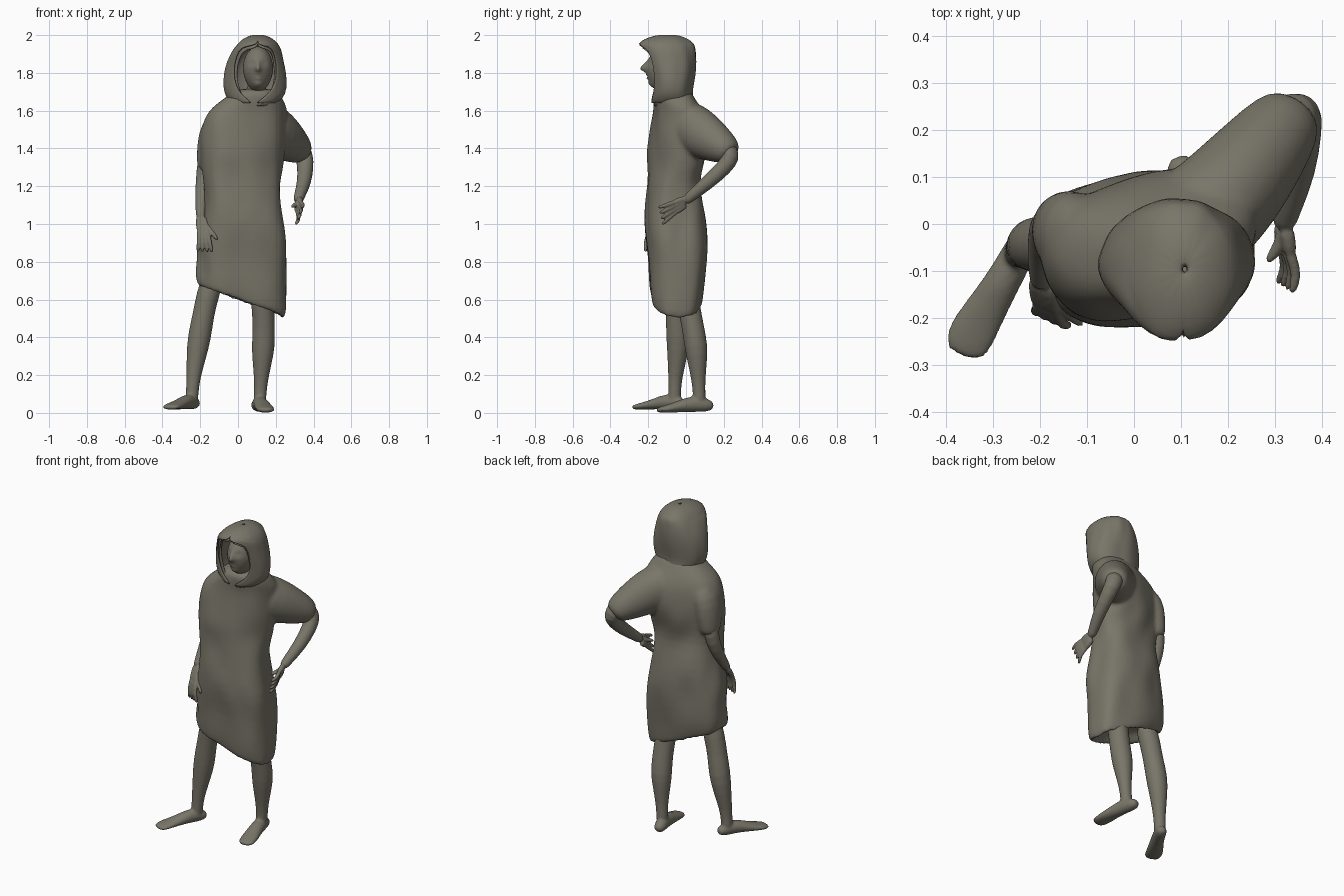
import bpy, bmesh, math
from mathutils import Vector, noise

clay = bpy.data.materials.new("olive_grey")
clay.diffuse_color = (0.19, 0.18, 0.14, 1)


def finish(name, bm, subsurf=0, thick=0):
    me = bpy.data.meshes.new(name)
    bm.to_mesh(me)
    bm.free()
    me.materials.append(clay)
    me.shade_smooth()
    ob = bpy.data.objects.new(name, me)
    bpy.context.collection.objects.link(ob)
    if thick:
        m = ob.modifiers.new("thickness", 'SOLIDIFY')
        m.thickness, m.offset = thick, 0
    if subsurf:
        m = ob.modifiers.new("smooth", 'SUBSURF')
        m.levels = m.render_levels = subsurf
    return ob


def loft(name, rings, closed=True, cap=True, subsurf=1, thick=0):
    """Bridge a list of equal-length point rings into a smooth skin."""
    bm = bmesh.new()
    rows = [[bm.verts.new(p) for p in r] for r in rings]
    n = len(rows[0])
    for a, b in zip(rows, rows[1:]):
        for i in range(n if closed else n - 1):
            j = (i + 1) % n
            bm.faces.new((a[i], a[j], b[j], b[i]))
    if cap:
        bm.faces.new(rows[0])
        bm.faces.new(rows[-1])
    bmesh.ops.remove_doubles(bm, verts=bm.verts, dist=0.0005)
    bmesh.ops.recalc_face_normals(bm, faces=bm.faces)
    return finish(name, bm, subsurf, thick)


def tube(name, pts, seg=12, subsurf=1):
    """Limb along a path; each point is x, y, z, half width, half height."""
    pts = [p if len(p) == 5 else (*p, p[3]) for p in pts]
    c = [Vector(p[:3]) for p in pts]
    steep = abs((c[-1] - c[0]).normalized().z) > 0.8
    ref = Vector((0, 1, 0)) if steep else Vector((0, 0, 1))
    rings = []
    for i, p in enumerate(pts):
        t = (c[min(i + 1, len(c) - 1)] - c[max(i - 1, 0)]).normalized()
        u = ref.cross(t).normalized()
        v = t.cross(u)
        rings.append([c[i] + u * p[3] * math.cos(a) + v * p[4] * math.sin(a)
                      for a in (math.tau * k / seg for k in range(seg))])
    return loft(name, rings, subsurf=subsurf)


def fuse(parts, voxel, repeat):
    """Join closed parts and melt them into one skin."""
    with bpy.context.temp_override(active_object=parts[0], object=parts[0],
                                   selected_editable_objects=parts, selected_objects=parts):
        bpy.ops.object.join()
    m = parts[0].modifiers.new("fuse", 'REMESH')
    m.mode, m.voxel_size, m.use_smooth_shade = 'VOXEL', voxel, True
    m = parts[0].modifiers.new("soften", 'SMOOTH')
    m.factor, m.iterations = 0.5, repeat


# Robe: z, centre x, centre y, half width, half depth, turn (deg), sideways tilt
ROBE = [(0.68, .02, -.05, .15, .085, 4, -.3), (0.61, .02, -.05, .20, .105, 4, -.36),
        (0.578, .022, -.052, .225, .12, 4, -.38), (0.60, .024, -.052, .25, .135, 4, -.36),
        (0.70, .022, -.047, .25, .148, 4, -.22), (0.82, .02, -.045, .242, .156, 5, -.06),
        (0.92, .022, -.053, .232, .165, 5, 0), (1.02, .023, -.055, .222, .165, 6, 0),
        (1.12, .025, -.06, .21, .150, 8, 0), (1.22, .025, -.067, .207, .132, 10, 0),
        (1.30, .02, -.055, .215, .138, 13, 0), (1.37, .02, -.048, .22, .148, 15, 0),
        (1.45, .025, -.043, .226, .148, 15, 0), (1.54, .035, -.04, .228, .14, 15, 0),
        (1.60, .052, -.042, .212, .125, 13, 0), (1.645, .075, -.055, .17, .112, 10, 0),
        (1.68, .09, -.068, .135, .10, 8, 0), (1.72, .09, -.075, .10, .085, 6, 0)]
rings = []
for z, cx, cy, rx, ry, rot, tilt in ROBE:
    ring = []
    for k in range(48):
        a = math.tau * k / 48
        x = rx * math.copysign(abs(math.cos(a)) ** .85, math.cos(a))
        y = ry * math.copysign(abs(math.sin(a)) ** .85, math.sin(a))
        r = math.radians(rot)
        p = Vector((cx + x * math.cos(r) - y * math.sin(r),
                    cy + x * math.sin(r) + y * math.cos(r), z + tilt * x))
        # cloth folds
        f = 1 + .11 * noise.noise(Vector((p.x * 10 + p.z * 3, p.y * 9, p.z * 5)))
        ring.append(((p.x - cx) * f + cx, (p.y - cy) * f + cy, p.z))
    rings.append(ring)
robe = loft("robe", rings)

# Sleeves, melted into the robe
left = tube("left_sleeve", [(.07, -.03, 1.535, .11, .12), (.16, .02, 1.515, .125, .14),
                            (.215, .08, 1.475, .115, .135), (.275, .155, 1.43, .10, .11),
                            (.325, .22, 1.39, .082, .08), (.342, .245, 1.365, .06, .055)], 16)
right = tube("right_sleeve", [(-.08, -.03, 1.57, .06, .07), (-.13, -.025, 1.5, .078, .10),
                              (-.148, -.018, 1.4, .073, .092), (-.16, -.008, 1.31, .06, .07),
                              (-.165, -.005, 1.28, .05, .055)], 16)
fuse([robe, left, right], .011, 6)

# Hood: z, centre x, centre y, half width, half depth, half opening (deg)
HOOD = [(1.645, .085, -.07, .12, .11, 3), (1.68, .087, -.078, .15, .105, 20),
        (1.72, .09, -.078, .165, .107, 35), (1.80, .092, -.08, .16, .124, 46),
        (1.87, .092, -.09, .143, .139, 50), (1.925, .097, -.1, .125, .15, 48),
        (1.945, .101, -.106, .112, .152, 34), (1.957, .103, -.107, .104, .150, 0.2),
        (1.982, .105, -.104, .078, .115, 0), (2.0, .107, -.098, .042, .065, 0),
        (2.004, .108, -.096, .003, .003, 0)]


def hood(name, scale, drop, seed, gap_scale):
    out = []
    for z, cx, cy, rx, ry, gap in HOOD:
        ring = []
        for k in range(41):
            g = gap * gap_scale
            a = math.radians(-90 + g + (360 - 2 * g) * k / 40)
            p = Vector((math.cos(a) * 2, math.sin(a) * 2, z * 8 + seed))
            f = scale * (1 + .07 * noise.noise(p))
            ring.append((cx + rx * f * math.cos(a), cy + ry * f * math.sin(a), z - drop))
        out.append(ring)
    loft(name, out, closed=False, cap=False, thick=.012)


hood("hood", 1, .007, 0, 1)
hood("hood_lining", .87, .022, 3, 1)

# Head: sphere with a modelled nose, eye sockets, lips and chin
bm = bmesh.new()
bmesh.ops.create_uvsphere(bm, u_segments=56, v_segments=40, radius=1)
FEATURES = [(0, .015, .012, .03, .03), (0, .002, .022, .011, .015), (0, .025, .010, .008, .022),
            (.03, .032, -.010, .015, .012), (-.03, .032, -.010, .015, .012),
            (.03, .032, .005, .010, .006), (-.03, .032, .005, .010, .006),
            (0, -.032, .008, .018, .006), (0, -.039, -.005, .018, .003),
            (0, -.046, .009, .016, .006), (0, -.08, .012, .026, .02)]
for v in bm.verts:
    x, y, z = v.co.x * .08, v.co.y * .1, v.co.z * .122
    if z < 0:
        x *= 1 - 1.1 * abs(z)
    if y < 0:
        for fx, fz, d, sx, sz in FEATURES:
            y -= d * math.exp(-((x - fx) / sx) ** 2 - ((z - fz) / sz) ** 2)
    v.co = (x + .106, y - .107, z + 1.818)
finish("head", bm)
tube("neck", [(.09, -.06, 1.6, .06), (.095, -.07, 1.68, .055), (.1, -.085, 1.76, .055)])


def hand(side, wrist, knuckle, tip, spread, bend, thumb):
    """Palm, four fingers fanned along spread, and a thumb."""
    w, k, t, s, b = map(Vector, (wrist, knuckle, tip, spread, bend))
    parts = []
    for i in range(4):
        o = s * (i - 1.5)
        a = w + o * .6
        m = k.lerp(t, .5) + o * 1.3 + b
        parts.append(tube("palm", [(*a, .018), (*a.lerp(k + o, .5), .018), (*(k + o), .014)], 8))
        parts.append(tube("finger", [(*a.lerp(k + o, .8), .013), (*(k + o), .013), (*m, .012),
                                     (*(t + o * 1.7), .010)], 8))
    th = Vector(thumb)
    parts.append(tube("thumb", [(*w, .016), (*(w.lerp(th, .5) + b), .015), (*th, .011)], 8))
    return parts


# Arms with hands
arm = tube("left_arm", [(.29, .18, 1.43, .05), (.337, .228, 1.39, .052), (.352, .242, 1.355, .05),
                        (.358, .205, 1.30, .045), (.35, .11, 1.215, .039),
                        (.325, .03, 1.15, .030), (.316, -.01, 1.115, .027)])
fuse([arm] + hand("left", (.317, .0, 1.12), (.325, -.065, 1.085), (.318, -.14, 1.04),
                  (.006, -.004, .018), (.015, 0, 0), (.28, -.085, 1.09)), .005, 1)
arm = tube("right_arm", [(-.14, -.02, 1.48, .05), (-.172, .0, 1.32, .046), (-.183, -.005, 1.24, .042),
                         (-.193, -.05, 1.14, .036), (-.198, -.105, 1.06, .027),
                         (-.196, -.13, 1.025, .025)])
fuse([arm] + hand("right", (-.196, -.12, 1.04), (-.182, -.185, .955), (-.175, -.195, .845),
                  (.015, -.007, 0), (0, -.014, 0), (-.105, -.218, .91)), .005, 1)

# Legs with feet (heel to toe)
leg = tube("right_leg", [(-.125, -.055, .74, .062), (-.162, -.052, .62, .062), (-.183, -.05, .52, .058),
                         (-.205, -.042, .40, .065), (-.222, -.046, .29, .053), (-.237, -.058, .18, .037),
                         (-.243, -.06, .10, .034), (-.246, -.06, .045, .036)], 14)
foot = tube("right_foot", [(-.216, -.006, .05, .022, .018), (-.23, -.03, .05, .036, .034),
                           (-.265, -.10, .064, .038, .045), (-.308, -.17, .045, .044, .028),
                           (-.35, -.24, .034, .058, .018), (-.366, -.285, .028, .042, .012)])
fuse([leg, foot], .008, 3)
leg = tube("left_leg", [(.12, -.01, .70, .062), (.132, .015, .56, .062), (.137, .038, .45, .06),
                        (.134, .054, .35, .064), (.128, .06, .27, .053), (.122, .066, .17, .037),
                        (.117, .07, .10, .034), (.115, .07, .045, .036)], 14)
foot = tube("left_foot", [(.095, .146, .035, .022, .018), (.102, .118, .04, .038, .036),
                          (.118, .045, .05, .04, .047), (.13, -.03, .036, .046, .034),
                          (.145, -.105, .02, .056, .021), (.153, -.162, .014, .042, .013)])
fuse([leg, foot], .008, 3)
